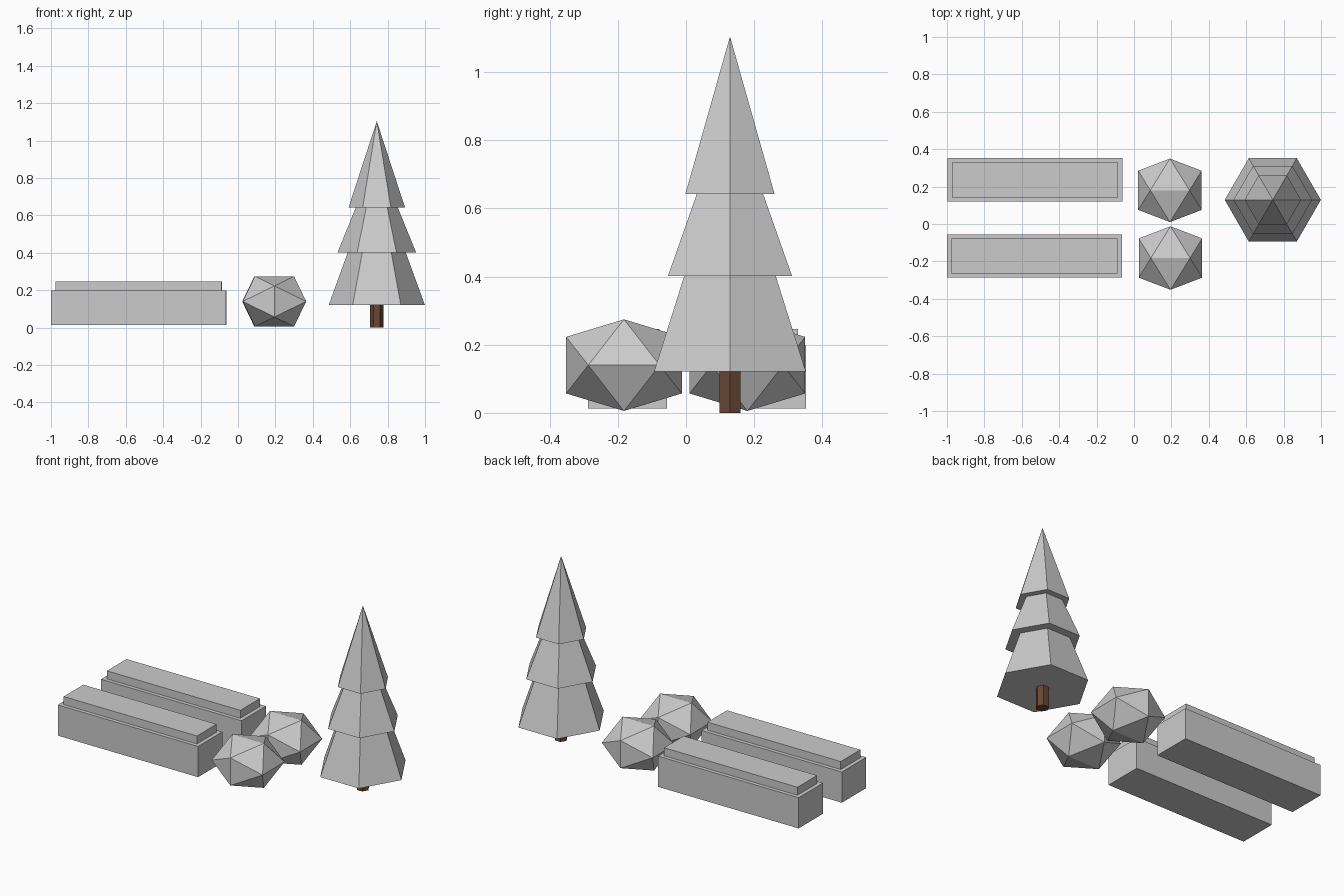
import bpy, bmesh, math
from mathutils import Vector

if "Cube" in bpy.data.objects:
    bpy.data.objects.remove(bpy.data.objects["Cube"])


def material(name, rgb):
    m = bpy.data.materials.new(name)
    m.diffuse_color = (*rgb, 1)
    m.use_nodes = True
    m.node_tree.nodes["Principled BSDF"].inputs["Base Color"].default_value = m.diffuse_color
    return m


GREY = material("foliage_grey", (0.6, 0.6, 0.6))
BROWN = material("bark_brown", (0.14, 0.062, 0.036))


def finish(name, bm, mat):
    bmesh.ops.recalc_face_normals(bm, faces=bm.faces[:])
    me = bpy.data.meshes.new(name)
    bm.to_mesh(me)
    bm.free()
    me.materials.append(mat)
    ob = bpy.data.objects.new(name, me)
    bpy.context.collection.objects.link(ob)
    return ob


def box(name, lo, hi, mat):
    lo, hi = Vector(lo), Vector(hi)
    bm = bmesh.new()
    bmesh.ops.create_cube(bm, size=1)
    bmesh.ops.scale(bm, vec=hi - lo, verts=bm.verts)
    bmesh.ops.translate(bm, vec=(lo + hi) / 2, verts=bm.verts)
    return finish(name, bm, mat)


def hex_tier(name, x, y, z0, z1, r0, r1, mat):
    # six-sided frustum or cone with corners pointing along x
    bm = bmesh.new()
    ring = lambda r, z: [bm.verts.new((x + r * math.cos(i * math.pi / 3),
                                       y + r * math.sin(i * math.pi / 3), z))
                         for i in range(6)]
    low = ring(r0, z0)
    bm.faces.new(low)
    if r1 == 0:
        tip = bm.verts.new((x, y, z1))
        for i in range(6):
            bm.faces.new((low[i], low[(i + 1) % 6], tip))
    else:
        high = ring(r1, z1)
        bm.faces.new(high)
        for i in range(6):
            j = (i + 1) % 6
            bm.faces.new((low[i], low[j], high[j], high[i]))
    return finish(name, bm, mat)


def bush(name, centre, sx, sz):
    # icosahedron: hull of three golden rectangles, slightly flattened
    phi = (1 + math.sqrt(5)) / 2
    bm = bmesh.new()
    for a in (-1, 1):
        for b in (-phi, phi):
            for p in ((a, 0, b), (b, a, 0), (0, b, a)):
                bm.verts.new((centre[0] + p[0] * sx, centre[1] + p[1] * sx,
                              centre[2] + p[2] * sz))
    bmesh.ops.convex_hull(bm, input=bm.verts[:])
    return finish(name, bm, GREY)


# Clipped hedges: body with a narrower cap
for side, x0, x1, yc in (("front", -1.0, -0.065, -0.171), ("back", -0.997, -0.061, 0.236)):
    box(f"{side}_hedge_body", (x0, yc - 0.116, 0.013), (x1, yc + 0.116, 0.198), GREY)
    box(f"{side}_hedge_cap", (x0 + 0.0235, yc - 0.093, 0.198),
        (x1 - 0.0235, yc + 0.093, 0.246), GREY)

# Round bushes
for side, x, y in (("front", 0.195, -0.182), ("back", 0.192, 0.18)):
    bush(f"{side}_bush", (x, y, 0.14), 0.1048, 0.083)

# Fir tree
TX, TY = 0.742, 0.129
hex_tier("tree_trunk", TX, TY, 0.0, 0.13, 0.036, 0.036, BROWN)
hex_tier("lower_branches", TX, TY, 0.121, 0.41, 0.257, 0.152, GREY)
hex_tier("middle_branches", TX, TY, 0.402, 0.65, 0.21, 0.109, GREY)
hex_tier("upper_branches", TX, TY, 0.642, 1.104, 0.151, 0.0, GREY)
